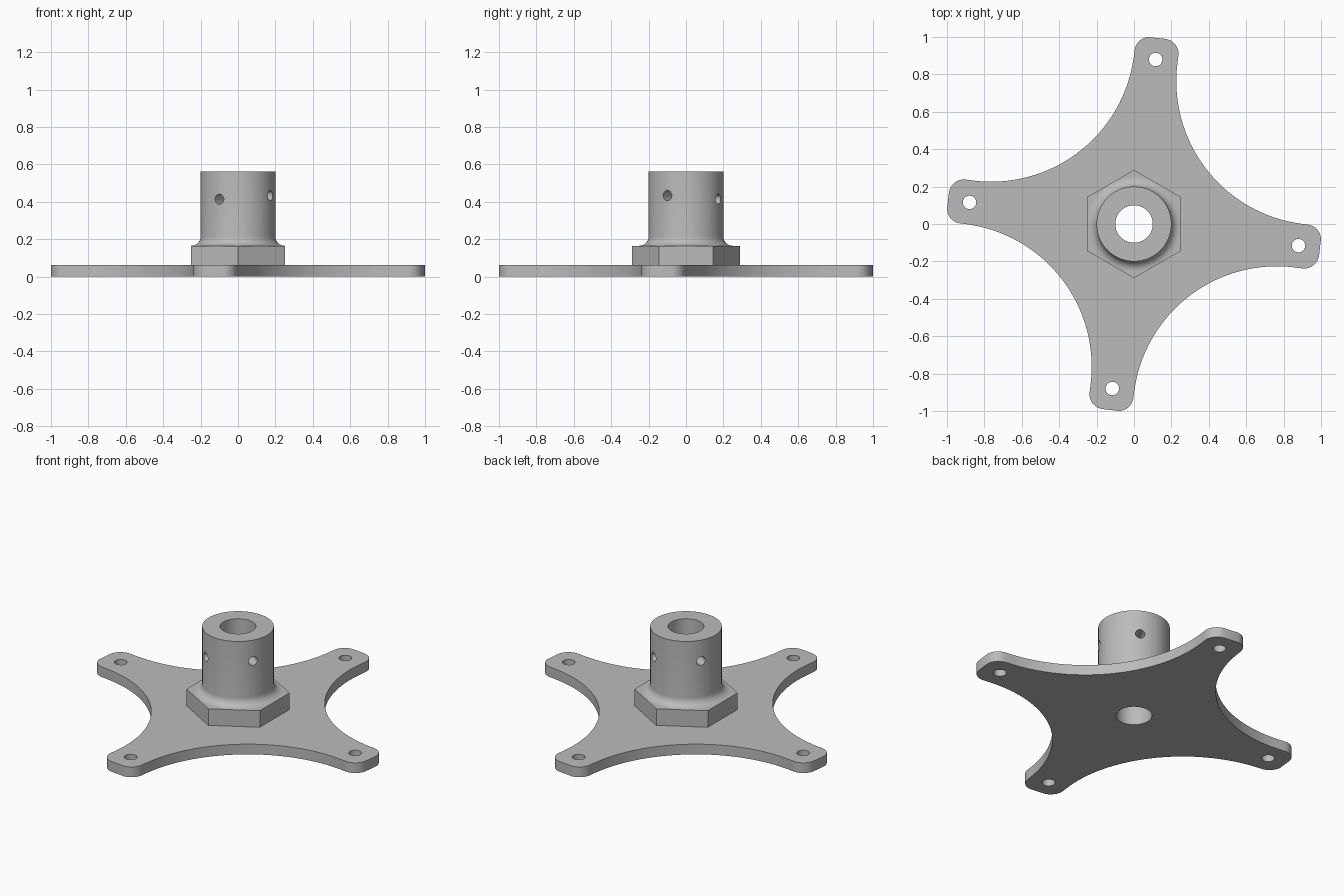
import bpy, bmesh, math
from mathutils import Matrix, Vector

if "Cube" in bpy.data.objects:
    bpy.data.objects.remove(bpy.data.objects["Cube"], do_unlink=True)

PLATE_TOP, HEX_TOP, TOP = 0.063, 0.165, 0.563
BORE, COLLAR, FILLET = 0.1, 0.2, 0.05
TILT = math.radians(-7.5)
ARM_HALF, ARM_TIP, CORNER, BOLT = 0.118, 1.003, 0.08, 0.887

steel = bpy.data.materials.new("grey metal")
steel.use_nodes = True
GREY = (0.5, 0.5, 0.5, 1)
steel.diffuse_color = GREY
steel.node_tree.nodes["Principled BSDF"].inputs["Base Color"].default_value = GREY


def arc(cx, cy, r, start, end, steps):
    angles = [math.radians(start + (end - start) * i / steps) for i in range(steps + 1)]
    return [Vector((cx + r * math.cos(a), cy + r * math.sin(a), 0)) for a in angles]


def make_object(name, bm):
    bmesh.ops.remove_doubles(bm, verts=bm.verts, dist=1e-5)
    bmesh.ops.recalc_face_normals(bm, faces=bm.faces)
    mesh = bpy.data.meshes.new(name)
    bm.to_mesh(mesh)
    bm.free()
    mesh.materials.append(steel)
    obj = bpy.data.objects.new(name, mesh)
    bpy.context.collection.objects.link(obj)
    return obj


def prism(name, outline, z0, z1):
    bm = bmesh.new()
    verts = [bm.verts.new((p.x, p.y, z0)) for p in outline]
    face = bm.faces.new(verts)
    ext = bmesh.ops.extrude_face_region(bm, geom=[face])
    top = [g for g in ext["geom"] if isinstance(g, bmesh.types.BMVert)]
    bmesh.ops.translate(bm, verts=top, vec=(0, 0, z1 - z0))
    return make_object(name, bm)


def drill(obj, holes):
    """Cut cylinders, each given as (radius, length, segments, matrix)."""
    bm = bmesh.new()
    for radius, length, segments, matrix in holes:
        bmesh.ops.create_cone(bm, cap_ends=True, segments=segments, radius1=radius,
                              radius2=radius, depth=length, matrix=matrix)
    cutter = make_object("hole_cutter", bm)
    cutter.hide_render = True
    mod = obj.modifiers.new("holes", "BOOLEAN")
    mod.operation, mod.solver, mod.object = "DIFFERENCE", "EXACT", cutter
    mod.use_self = True
    graph = bpy.context.evaluated_depsgraph_get()
    mesh = bpy.data.meshes.new_from_object(obj.evaluated_get(graph))
    obj.modifiers.clear()
    obj.data = mesh
    bpy.data.objects.remove(cutter, do_unlink=True)


def smooth(obj):
    for poly in obj.data.polygons:
        poly.use_smooth = True
    obj.data.set_sharp_from_angle(angle=math.radians(30))


# Four-armed plate: rounded tips joined by wide concave arcs
inner = ARM_HALF - CORNER
arm = (arc(ARM_TIP - CORNER, -inner, CORNER, -90, 0, 8)
       + arc(ARM_TIP - CORNER, inner, CORNER, 0, 90, 8)[1:]
       + arc(BOLT, BOLT, BOLT - ARM_HALF, -90, -180, 32))
turns = [Matrix.Rotation(TILT + k * math.pi / 2, 4, "Z") for k in range(4)]
outline = [turn @ p for turn in turns for p in arm]
base_plate = prism("base_plate", outline, 0, PLATE_TOP)
bore = (BORE, 2, 64, Matrix())
drill(base_plate, [bore] + [(0.036, 1, 32, t @ Matrix.Translation((BOLT, 0, 0))) for t in turns])

# Hexagonal flange, points toward front and back
hexagon = arc(0, 0, 0.25 / math.cos(math.pi / 6), 30, 330, 5)
hex_flange = prism("hex_flange", hexagon, PLATE_TOP, HEX_TOP)
drill(hex_flange, [bore])

# Collar: turned tube with a fillet at its foot
profile = [Vector((p.x, 0, p.y)) for p in
           arc(COLLAR + FILLET, HEX_TOP + FILLET, FILLET, 270, 180, 8)]
profile += [Vector((COLLAR, 0, TOP)), Vector((BORE, 0, TOP)), Vector((BORE, 0, HEX_TOP))]
bm = bmesh.new()
ring = [bm.verts.new(p) for p in profile]
edges = [bm.edges.new((ring[i - 1], ring[i])) for i in range(len(ring))]
bmesh.ops.spin(bm, geom=ring + edges, cent=(0, 0, 0), axis=(0, 0, 1),
               angle=2 * math.pi, steps=64)
collar = make_object("collar", bm)

# Two crossing pin holes at slightly different heights
cross = []
for degrees, z in ((60, 0.414), (-30, 0.434)):
    cross.append((0.027, 1, 24, Matrix.Translation((0, 0, z))
                  @ Matrix.Rotation(math.radians(degrees), 4, "Z")
                  @ Matrix.Rotation(math.pi / 2, 4, "Y")))
drill(collar, cross)

for part in (base_plate, hex_flange, collar):
    smooth(part)
